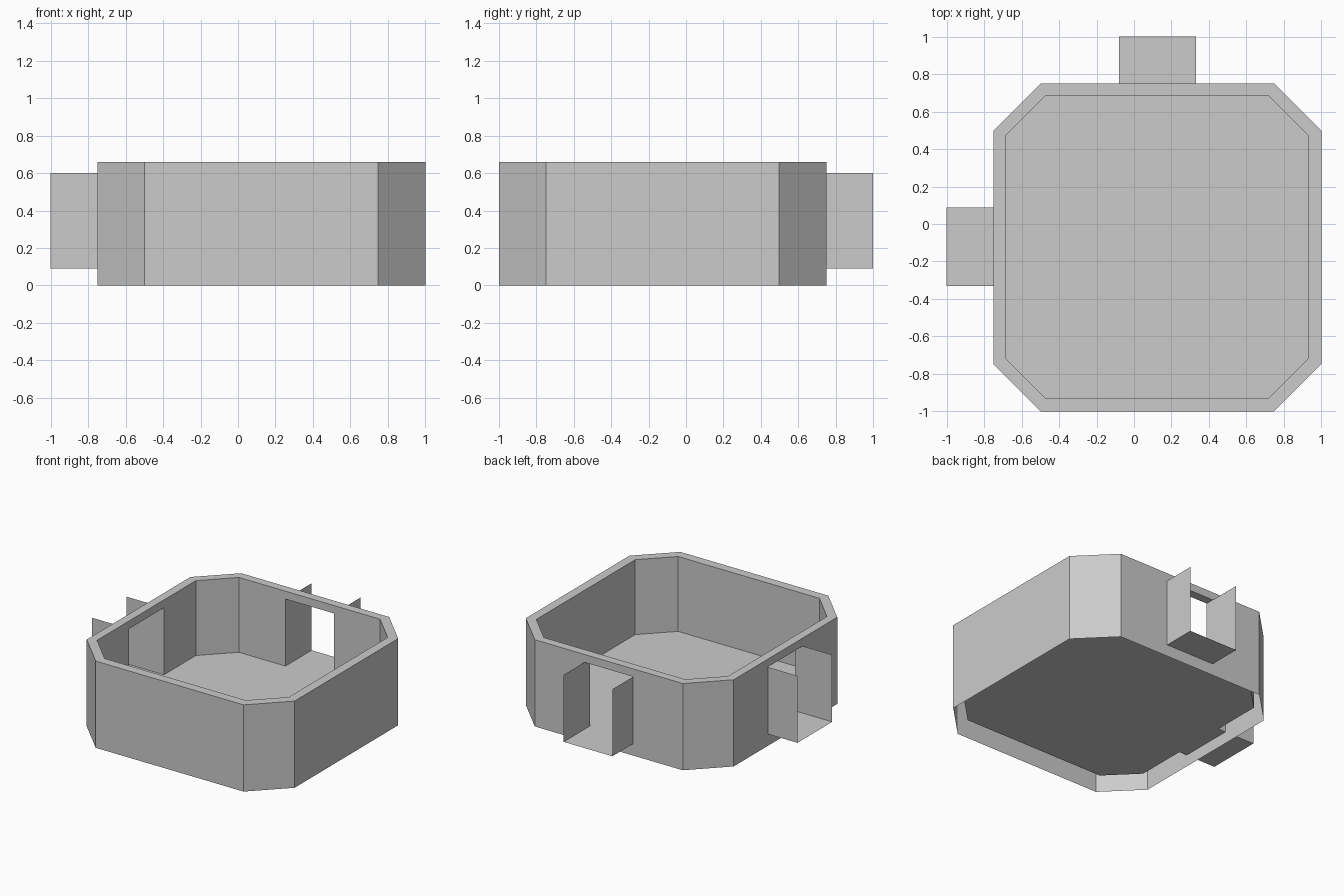
import bpy, bmesh

if "Cube" in bpy.data.objects:
    bpy.data.objects.remove(bpy.data.objects["Cube"])

HEIGHT, FLOOR, DOOR_TOP = 0.66, 0.09, 0.60
BACK_DOOR = (-0.08, 0.33)    # x range
LEFT_DOOR = (-0.33, 0.088)   # y range


def octagon(lo_x, hi_x, lo_y, hi_y, cut):
    """Chamfered square, counter-clockwise, starting with the front side."""
    return [(lo_x + cut, lo_y), (hi_x - cut, lo_y), (hi_x, lo_y + cut), (hi_x, hi_y - cut),
            (hi_x - cut, hi_y), (lo_x + cut, hi_y), (lo_x, hi_y - cut), (lo_x, lo_y + cut)]


OUTER = octagon(-0.75, 1.0, -1.0, 0.75, 0.252)
INNER = octagon(-0.685, 0.93, -0.93, 0.685, 0.213)


def make_object(name, faces):
    bm = bmesh.new()
    for f in faces:
        bm.faces.new([bm.verts.new(p) for p in f])
    bmesh.ops.remove_doubles(bm, verts=bm.verts, dist=1e-5)
    mesh = bpy.data.meshes.new(name)
    bm.to_mesh(mesh)
    bm.free()
    obj = bpy.data.objects.new(name, mesh)
    bpy.context.collection.objects.link(obj)
    return obj


def upright(a, b, z0, z1):
    return [(*a, z0), (*b, z0), (*b, z1), (*a, z1)]


def flat(points, z):
    return [(x, y, z) for x, y in points]


def wall_ring(outline, base, inward=False):
    """Eight wall panels, leaving doorways in the back and left sides."""
    faces = []
    for i, a in enumerate(outline):
        b = outline[(i + 1) % 8]
        if i in (4, 6):
            lo, hi = BACK_DOOR if i == 4 else LEFT_DOOR
            p, q = ((hi, a[1]), (lo, a[1])) if i == 4 else ((a[0], hi), (a[0], lo))
            faces += [upright(a, p, base, HEIGHT), upright(q, b, base, HEIGHT),
                      upright(p, q, DOOR_TOP, HEIGHT)]
            if base < FLOOR:
                faces.append(upright(p, q, base, FLOOR))
        else:
            faces.append(upright(a, b, base, HEIGHT))
    return [f[::-1] for f in faces] if inward else faces


# Outer shell, open underneath, and inner lining
make_object("outer_wall", wall_ring(OUTER, 0))
make_object("inner_wall", wall_ring(INNER, FLOOR, inward=True))

# Rim joining the two walls along the top
make_object("top_rim", [flat([OUTER[i], OUTER[(i + 1) % 8], INNER[(i + 1) % 8], INNER[i]], HEIGHT)
                        for i in range(8)])

# Raised floor
make_object("floor", [flat(INNER, FLOOR)])


def passage(name, door, place, flip):
    """Open-topped passage; place(across, out) gives the plan position."""
    lo, hi = door
    near, wall, end = 0.685, 0.75, 1.0
    faces = [
        flat([place(lo, near), place(hi, near), place(hi, end), place(lo, end)], FLOOR),
        upright(place(lo, end), place(lo, near), FLOOR, DOOR_TOP),
        upright(place(hi, near), place(hi, end), FLOOR, DOOR_TOP),
        # underside of the lintel
        flat([place(lo, near), place(lo, wall), place(hi, wall), place(hi, near)], DOOR_TOP)]
    make_object(name, [f[::-1] for f in faces] if flip else faces)


# Doorway passages
passage("back_passage", BACK_DOOR, lambda t, d: (t, d), False)
passage("left_passage", LEFT_DOOR, lambda t, d: (-d, t), False)
